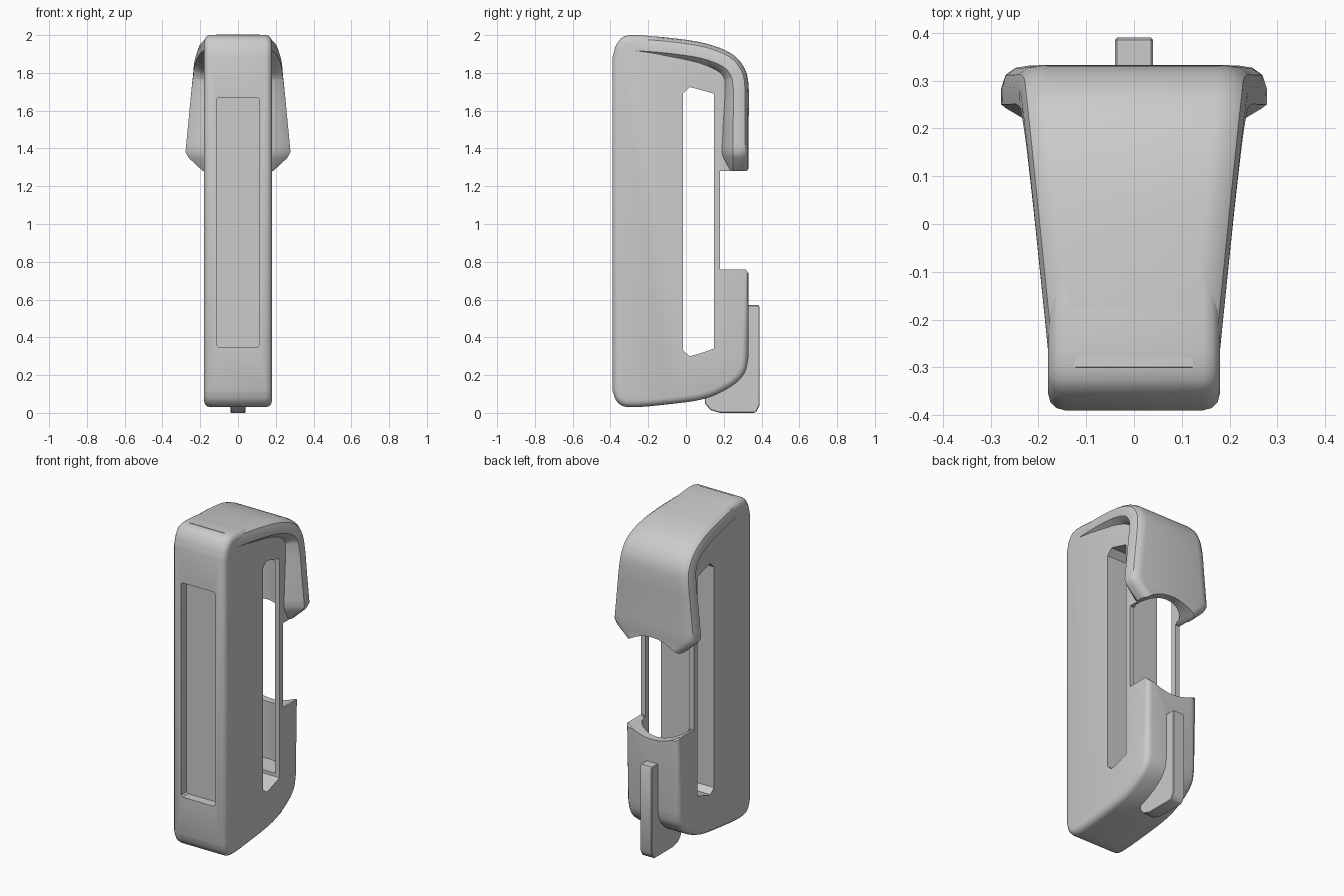
import bpy, bmesh, math
from mathutils import Vector

old = bpy.data.objects.get("Cube")
if old:
    bpy.data.objects.remove(old)

mat = bpy.data.materials.new("plain_grey")
mat.use_nodes = True
GREY = (0.6, 0.6, 0.6, 1)
mat.diffuse_color = GREY
mat.node_tree.nodes["Principled BSDF"].inputs["Base Color"].default_value = GREY


def finish(bm, name):
    bmesh.ops.recalc_face_normals(bm, faces=bm.faces)
    mesh = bpy.data.meshes.new(name)
    bm.to_mesh(mesh)
    bm.free()
    mesh.materials.append(mat)
    obj = bpy.data.objects.new(name, mesh)
    bpy.context.collection.objects.link(obj)
    return obj


def prism(name, pts, axis, lo, hi, bevel=0.0, keep=None, segments=3):
    """Extrude a flat outline along an axis; optionally round its two rims."""
    def place(p, d):
        v = list(p)
        v.insert(axis, d)
        return v
    bm = bmesh.new()
    a = [bm.verts.new(place(p, lo)) for p in pts]
    b = [bm.verts.new(place(p, hi)) for p in pts]
    n = len(pts)
    bm.faces.new(a)
    bm.faces.new(b)
    for i in range(n):
        bm.faces.new((a[i], a[(i + 1) % n], b[(i + 1) % n], b[i]))
    bmesh.ops.recalc_face_normals(bm, faces=bm.faces)
    if bevel:
        rims = [e for e in bm.edges
                if abs(e.verts[0].co[axis] - e.verts[1].co[axis]) < 1e-5
                and not (keep and all(keep(v.co) for v in e.verts))]
        bmesh.ops.bevel(bm, geom=rims, offset=bevel, segments=segments,
                        profile=0.5, affect='EDGES')
    return finish(bm, name)


def smooth_path(ctrl, steps=4):
    """Catmull-Rom points through the control points."""
    c = [Vector(p) for p in ctrl]
    c = [2 * c[0] - c[1]] + c + [2 * c[-1] - c[-2]]
    out = []
    for i in range(1, len(c) - 2):
        p0, p1, p2, p3 = c[i - 1:i + 3]
        for k in range(steps):
            t = k / steps
            out.append(0.5 * (2 * p1 + (p2 - p0) * t + (2 * p0 - 5 * p1 + 4 * p2 - p3) * t * t
                              + (3 * p1 - p0 - 3 * p2 + p3) * t ** 3))
    return out + [c[-2]]


def cut(obj, cutters):
    bpy.context.view_layer.objects.active = obj
    for c in cutters:
        m = obj.modifiers.new("cut", 'BOOLEAN')
        m.operation = 'DIFFERENCE'
        m.solver = 'EXACT'
        m.object = c
        bpy.ops.object.modifier_apply(modifier=m.name)


# Body: side outline with a gap at the back, bridged by thin rails
top = smooth_path([(-.39, 1.88), (-.365, 1.955), (-.3, 2), (-.1, 1.985), (.1, 1.955),
                   (.24, 1.9), (.31, 1.82), (.33, 1.72)])
bottom = smooth_path([(.33, .29), (.31, .21), (.24, .14), (.1, .075), (-.1, .045),
                      (-.3, .03), (-.365, .06), (-.39, .12)])
outline = [tuple(p) for p in top] + [(.33, 1.28), (.18, 1.28), (.18, .76),
                                     (.315, .76), (.33, .74)] + [tuple(p) for p in bottom]
body = prism("body", outline, 0, -.18, .18, .035,
             keep=lambda v: v.y > .17 and .7 < v.z < 1.3)

# Head: flange along the top and back that widens toward its lower edge
path = smooth_path([(-.3, 2), (-.1, 1.985), (.1, 1.955), (.24, 1.9), (.31, 1.82),
                    (.33, 1.72), (.33, 1.55), (.33, 1.38)])
path += [Vector((.33, 1.35)), Vector((.33, 1.28))]
bm = bmesh.new()
rings = []
for i, p in enumerate(path):
    tangent = (path[min(i + 1, len(path) - 1)] - path[max(i - 1, 0)]).normalized()
    inward = Vector((-abs(tangent.y), -abs(tangent.x)))
    if p.y > 1.8:
        w = .18 + .06 * (p.x + .3) / .6
    else:
        w = .242 + .04 * min(1, (1.8 - p.y) / .42)
    if i == len(path) - 2:
        w = .265
    if i == len(path) - 1:
        w = .19
    w -= .004
    flare = max(0, w - .176)
    half = [(w - .06, -.002), (w - .03, .003), (w - .009, .018), (w, .045),
            (w, .08), (w - .01, .088), (.17 if w > .18 else w - .012, .095 + .5 * flare)]
    section = half + [(-x, d) for x, d in reversed(half)]
    rings.append([bm.verts.new((x, *(p + inward * d))) for x, d in section])
for r, s in zip(rings, rings[1:]):
    for k in range(len(r)):
        j = (k + 1) % len(r)
        bm.faces.new((r[k], r[j], s[j], s[k]))
bm.faces.new(rings[0])
bm.faces.new(rings[-1])
head = finish(bm, "head_flange")

# Cutters: side slot, vertical bore, arched back opening, front recess
slot = prism("slot_cutter", [(-.015, .33), (.02, .30), (.06, .31), (.147, .34),
                             (.147, 1.69), (.06, 1.715), (.02, 1.725), (-.015, 1.69)], 0, -.5, .5)
arc = [(.15 * math.cos(math.pi * k / 12), .2 + .085 * math.sin(math.pi * k / 12))
       for k in range(13)]
bore = prism("bore_cutter", arc + [(-.15, .1), (.15, .1)], 2, .36, 1.67)
span = [k / 6 - 1 for k in range(13)]
gap = prism("gap_cutter", [(.17 * s, .76 - .05 * (1 - s * s)) for s in span]
            + [(-.17 * s, 1.28 + .06 * (1 - s * s)) for s in span], 1, .19, .6)
recess = prism("recess_cutter", [(-.115, .36), (-.105, .35), (.105, .35), (.115, .36),
                                 (.115, 1.66), (.105, 1.67), (-.105, 1.67), (-.115, 1.66)],
               1, -.6, -.335)
cut(body, [slot, bore, gap, recess])
cut(head, [bore, gap])
for c in (slot, bore, gap, recess):
    bpy.data.objects.remove(c)

# Tab: upright bar on the back, hooked under the body
tab = prism("back_tab", [(.3, .57), (.385, .57), (.39, .56), (.39, .04), (.375, .01), (.36, 0),
                         (.18, 0), (.13, .015), (.1, .05), (.1, .1), (.3, .22)],
            0, -.04, .04, .004, segments=1)

for o in (body, head, tab):
    bpy.ops.object.select_all(action='DESELECT')
    o.select_set(True)
    bpy.context.view_layer.objects.active = o
    bpy.ops.object.shade_smooth_by_angle(angle=math.radians(35))
